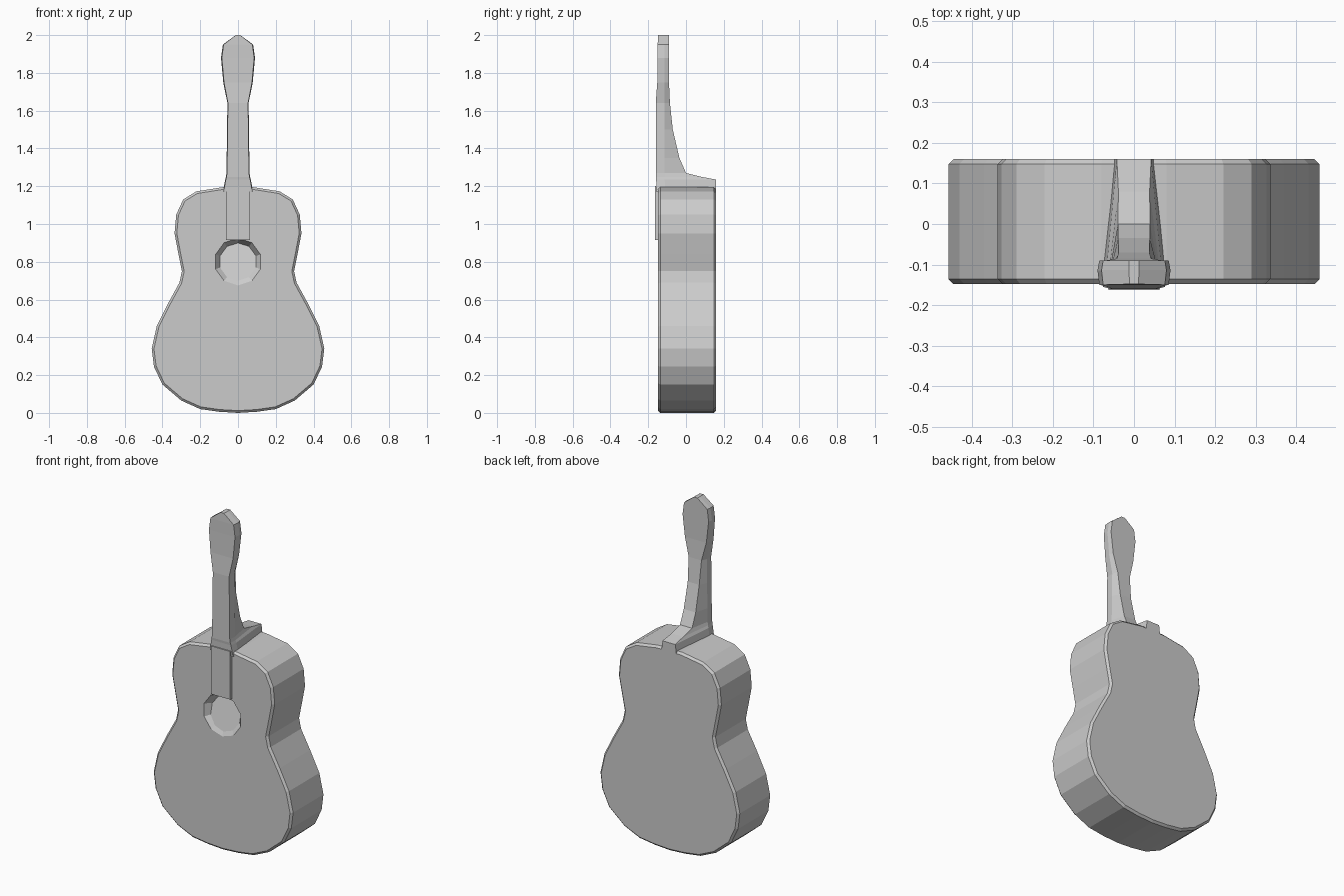
import bpy
import bmesh
from math import sin, cos, pi

if "Cube" in bpy.data.objects:
    bpy.data.objects.remove(bpy.data.objects["Cube"], do_unlink=True)

grey = bpy.data.materials.new("plain grey")
grey.use_nodes = True
colour = (0.6, 0.6, 0.6, 1)
grey.diffuse_color = colour
grey.node_tree.nodes["Principled BSDF"].inputs["Base Color"].default_value = colour


def loft(name, rings):
    """Skin a list of equal-length point rings and cap both ends."""
    bm = bmesh.new()
    loops = [[bm.verts.new(p) for p in ring] for ring in rings]
    for a, b in zip(loops, loops[1:]):
        for i in range(len(a)):
            j = (i + 1) % len(a)
            bm.faces.new((a[i], a[j], b[j], b[i]))
    bm.faces.new(loops[0])
    bm.faces.new(loops[-1])
    bmesh.ops.recalc_face_normals(bm, faces=bm.faces)
    mesh = bpy.data.meshes.new(name)
    bm.to_mesh(mesh)
    bm.free()
    mesh.materials.append(grey)
    obj = bpy.data.objects.new(name, mesh)
    bpy.context.collection.objects.link(obj)
    return obj


# Body: mirrored half outline extruded front to back, with softened rims
half = [(0.1, 0.006), (0.2, 0.02), (0.3, 0.065), (0.4, 0.15), (0.445, 0.245),
        (0.457, 0.34), (0.43, 0.46), (0.37, 0.58), (0.31, 0.69), (0.297, 0.75),
        (0.315, 0.84), (0.336, 0.95), (0.327, 1.05), (0.29, 1.13),
        (0.22, 1.173), (0.08, 1.195)]
outline = [(0, 0)] + half + [(-x, z) for x, z in reversed(half)]
body = loft("body", [[(x, y, z) for x, z in outline] for y in (-0.148, 0.16)])
bevel = body.modifiers.new("soft rim", "BEVEL")
bevel.width = 0.012
bevel.segments = 1
bevel.limit_method = "ANGLE"
bevel.angle_limit = 1.2

# Sound hole: shallow recess, deepest beneath the fingerboard
N = 10
rings = []
for radius, depth in ((0.13, -0.03), (0.125, 0.0), (0.1, 1.0)):
    ring = []
    for i in range(N):
        a = 2 * pi * (i + 0.5) / N
        y = -0.148 + (depth if depth <= 0 else 0.035 + 0.025 * sin(a))
        ring.append((radius * cos(a), y, 0.8 + radius * sin(a)))
    rings.append(ring)
cutter = loft("sound_hole_cutter", rings)
cutter.hide_render = True
cutter.hide_viewport = True
cutter.display_type = "WIRE"
cut = body.modifiers.new("sound hole", "BOOLEAN")
cut.operation = "DIFFERENCE"
cut.solver = "EXACT"
cut.object = cutter


# Neck, heel and headstock: z, half width, front y, back y, back width ratio
def section(z, w, front, back, ratio):
    mid = front + min(0.045, 0.6 * (back - front))
    side = [(w * 0.95, front), (w, mid), (w * ratio, back)]
    return [(x, y, z) for x, y in side] + [(-x, y, z) for x, y in reversed(side)]


stations = [
    (1.17, 0.08, -0.155, 0.16, 0.62), (1.235, 0.068, -0.158, 0.16, 0.62),
    (1.25, 0.064, -0.16, 0.08, 0.6), (1.27, 0.061, -0.16, 0.0, 0.65),
    (1.35, 0.06, -0.16, -0.035, 0.65), (1.5, 0.058, -0.16, -0.07, 0.65),
    (1.64, 0.056, -0.16, -0.085, 0.75), (1.75, 0.078, -0.152, -0.09, 0.9),
    (1.88, 0.09, -0.15, -0.09, 0.95), (1.95, 0.08, -0.15, -0.09, 0.95),
    (2.0, 0.012, -0.148, -0.09, 1.0)]
loft("neck_and_headstock", [section(*s) for s in stations])

# Fingerboard: raised strip over the front of the body
loft("fingerboard", [[(x, y, z) for x, y in
                      ((-w, -0.14), (-w * 0.95, -0.163), (w * 0.95, -0.163), (w, -0.14))]
                     for z, w in ((0.915, 0.066), (1.2, 0.066))])
